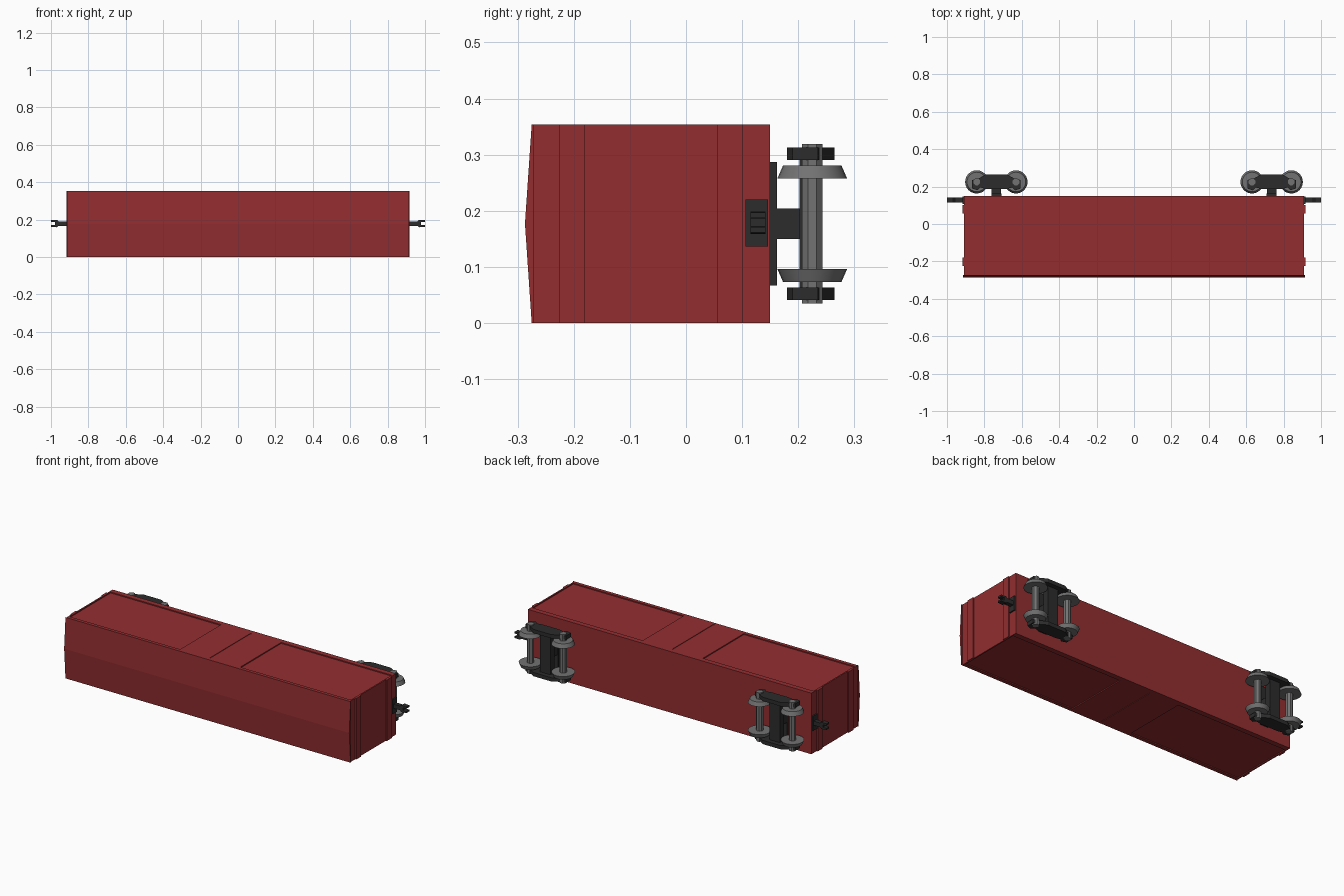
import bpy, bmesh, math
from mathutils import Vector, Matrix

if "Cube" in bpy.data.objects:
    bpy.data.objects.remove(bpy.data.objects["Cube"])

ZC = 0.177  # centre line of the car, which lies on its side


def material(name, col):
    m = bpy.data.materials.new(name)
    m.diffuse_color = (*col, 1)
    m.use_nodes = True
    m.node_tree.nodes["Principled BSDF"].inputs["Base Color"].default_value = m.diffuse_color
    return m


RED = material("red_paint", (0.29, 0.027, 0.03))
DARK = material("dark_iron", (0.025, 0.025, 0.025))
STEEL = material("steel", (0.17, 0.17, 0.17))


def finish(bm, name, mat):
    bmesh.ops.recalc_face_normals(bm, faces=bm.faces)
    me = bpy.data.meshes.new(name)
    bm.to_mesh(me)
    bm.free()
    ob = bpy.data.objects.new(name, me)
    bpy.context.collection.objects.link(ob)
    if mat:
        me.materials.append(mat)
    return ob


def box(name, x, y, z, mat):
    bm = bmesh.new()
    size = Vector((x[1] - x[0], y[1] - y[0], z[1] - z[0]))
    mid = Vector((sum(x) / 2, sum(y) / 2, sum(z) / 2))
    bmesh.ops.create_cube(bm, size=1, matrix=Matrix.Translation(mid) @ Matrix.Diagonal((*size, 1)))
    return finish(bm, name, mat)


def prism(name, pts, offset, mat):
    bm = bmesh.new()
    f = bm.faces.new([bm.verts.new(p) for p in pts])
    r = bmesh.ops.extrude_face_region(bm, geom=[f])
    bmesh.ops.translate(bm, vec=offset, verts=[v for v in r["geom"] if isinstance(v, bmesh.types.BMVert)])
    return finish(bm, name, mat)


def cone(name, x, y, z, r1, r2, h, n, mat, spin=0):
    # frustum along z, centred at x, y, z
    bm = bmesh.new()
    bmesh.ops.create_cone(bm, cap_ends=True, segments=n, radius1=r1, radius2=r2, depth=h,
                          matrix=Matrix.Translation((x, y, z)) @ Matrix.Rotation(spin, 4, 'Z'))
    return finish(bm, name, mat)


# car body with recessed side panels and a door seam
body = box("car_body", (-0.91, 0.91), (-0.272, 0.15), (0, 2 * ZC), RED)
panels = [(-0.902, -0.193), (0.193, 0.902), (-0.004, 0.004)]
for top in (0, 1):
    for i, px in enumerate(panels):
        d = 0.006 if i < 2 else 0.003
        zr = (2 * ZC - d, 2 * ZC + 0.05) if top else (-0.05, d)
        cutter = box("panel_cutter", px, (-0.255, 0.12), zr, None)
        mod = body.modifiers.new("recess", 'BOOLEAN')
        mod.operation, mod.solver, mod.object = 'DIFFERENCE', 'EXACT', cutter
        bpy.context.view_layer.objects.active = body
        bpy.ops.object.modifier_apply(modifier=mod.name)
        bpy.data.objects.remove(cutter)

# shallow gabled roof
roof = [(-0.272, 0), (-0.275, 0), (-0.287, ZC), (-0.275, 2 * ZC), (-0.272, 2 * ZC)]
prism("roof", [(-0.915, y, z) for y, z in roof], (1.83, 0, 0), RED)

for s in (-1, 1):
    def xr(a, b):
        return tuple(sorted((s * a, s * b)))

    # end ribs
    for y in (-0.2025, 0.0785):
        box("end_rib", xr(0.905, 0.917), (y - 0.0225, y + 0.0225), (0, 2 * ZC), RED)

    # coupler: pocket, shank and forked jaw
    box("coupler_pocket", xr(0.905, 0.918), (0.106, 0.146), (0.136, 0.22), DARK)
    box("coupler_shank", xr(0.91, 0.965), (0.116, 0.141), (0.167, 0.191), DARK)
    jaw = [(0.957, -0.011), (0.969, -0.02), (1.0, -0.018), (1.0, -0.008), (0.978, -0.007),
           (0.978, 0.007), (1.0, 0.008), (1.0, 0.018), (0.969, 0.02), (0.957, 0.011)]
    prism("coupler_jaw", [(s * x, 0.115, 0.179 + z) for x, z in jaw], (0, 0.027, 0), DARK)

    # truck: body bolster, pivot, cross beam
    xc = s * 0.736
    box("body_bolster", (xc - 0.027, xc + 0.027), (0.148, 0.162), (ZC - 0.11, ZC + 0.11), DARK)
    box("truck_pivot", (xc - 0.026, xc + 0.026), (0.155, 0.21), (ZC - 0.027, ZC + 0.027), DARK)
    box("truck_beam", (xc - 0.033, xc + 0.033), (0.202, 0.238), (ZC - 0.125, ZC + 0.125), DARK)

    # side frames
    frame = [(-0.13, 0.19), (-0.10, 0.18), (-0.085, 0.195), (-0.055, 0.188), (0.055, 0.188),
             (0.085, 0.195), (0.10, 0.18), (0.13, 0.19), (0.13, 0.235), (0.095, 0.243),
             (0.058, 0.265), (-0.058, 0.265), (-0.095, 0.243), (-0.13, 0.235)]
    for t in (-1, 1):
        prism("side_frame", [(xc + x, y, ZC + t * 0.114) for x, y in frame], (0, 0, t * 0.022), DARK)

    # wheelsets
    for dx in (-0.105, 0.105):
        cone("axle", xc + dx, 0.225, ZC, 0.0195, 0.0195, 0.284, 8, STEEL, math.pi / 8)
        for t in (-1, 1):
            r1, r2 = (0.062, 0.052) if t > 0 else (0.052, 0.062)
            w = cone("wheel", xc + dx, 0.225, ZC + t * 0.0925, r1, r2, 0.023, 24, STEEL)
            bpy.ops.object.select_all(action='DESELECT')
            w.select_set(True)
            bpy.context.view_layer.objects.active = w
            bpy.ops.object.shade_smooth_by_angle(angle=math.radians(30))
